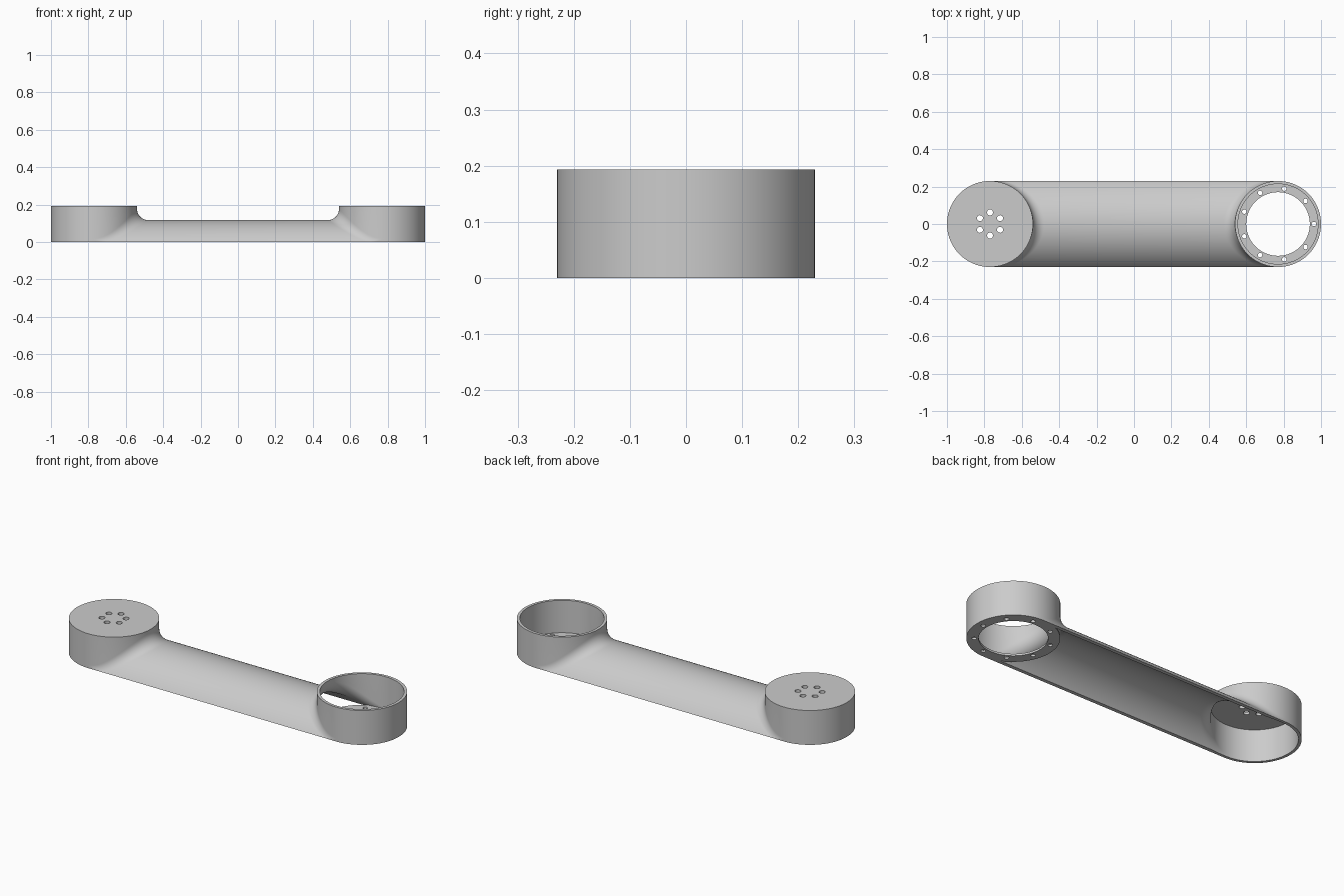
import bpy, bmesh
from math import sin, cos, pi, sqrt, asin, acos
from mathutils import Vector, Matrix

if "Cube" in bpy.data.objects:
    bpy.data.objects.remove(bpy.data.objects["Cube"])

H, T, CAP = 0.193, 0.016, 0.015        # hub height, wall, lid thickness
R, CX = 0.23, 0.77                     # hub radius and hub centre
TOP = 0.117                            # height of the arched beam
RB = (R * R + TOP * TOP) / (2 * TOP)   # beam arc radius
ZC = TOP - RB                          # beam arc centre height
FIL = 0.06                             # fillet radius
ROWS, MID, SIDE, BACK = 10, 48, 6, 40


def hub_columns(t, top_z):
    """Columns of points around one hub, with a rolling-ball fillet on to the beam."""
    rad, rb, r = R - t, RB - t, FIL + t
    reach = RB + FIL
    y_end = sqrt(1 - (ZC / rb) ** 2) * reach
    tm = asin(y_end / (R + FIL))
    angles = [-tm + 2 * tm * i / MID for i in range(MID + 1)]
    angles += [tm + (pi / 2 - tm) * i / SIDE for i in range(1, SIDE + 1)]
    angles += [pi / 2 + pi * i / BACK for i in range(1, BACK + 1)]
    angles += [-pi / 2 + (pi / 2 - tm) * i / SIDE for i in range(1, SIDE)]
    cols = []
    for a in angles:
        yc = (R + FIL) * (sin(a) if cos(a) > -1e-6 else 1)
        zb = ZC + sqrt(reach ** 2 - yc ** 2)
        col = [Vector((rad * cos(a), rad * sin(a), top_z))]
        ball = Vector(((R + FIL) * cos(a), yc, zb))
        d1 = Vector((-cos(a), -sin(a), 0))
        d2 = Vector((0, -yc, ZC - zb)) / reach
        om = acos(max(-1, min(1, d1.dot(d2))))
        k = zb / r * sin(om) / abs(d2.z)
        end = min(om, asin(k)) if k < 1 else om
        for i in range(ROWS + 1):
            if cos(a) < -1e-6:
                p = Vector((rad * cos(a), rad * sin(a), zb * (1 - i / ROWS)))
            else:
                s = end * i / ROWS
                p = ball + r * (d1 * sin(om - s) + d2 * sin(s)) / sin(om)
                p.y = max(-rad, min(rad, p.y))
                p.z = max(p.z, 0)
            col.append(p)
        cols.append(col)
    return cols


def skin(bm, t, lid_z):
    """One skin of the link: both hubs and the beam; returns rims and bottom loop."""
    ends = []
    for side, z in ((-1, lid_z), (1, H)):
        grid = [[bm.verts.new((side * (CX - p.x), p.y, p.z)) for p in col]
                for col in hub_columns(t, z)]
        n = len(grid)
        for j in range(n):
            a, b = grid[j], grid[(j + 1) % n]
            for i in range(ROWS + 1):
                bm.faces.new((a[i], a[i + 1], b[i + 1], b[i]))
        ends.append(grid)
    left, right = ends
    for j in range(MID):
        bm.faces.new((left[j][-1], right[j][-1], right[j + 1][-1], left[j + 1][-1]))
    bm.faces.new([c[0] for c in left])
    around = list(range(MID, len(left))) + [0]
    loop = [left[j][-1] for j in around] + [right[j][-1] for j in reversed(around)]
    return [c[0] for c in right], loop


def bridge(bm, a, b):
    for i in range(len(a)):
        k = (i + 1) % len(a)
        bm.faces.new((a[i], a[k], b[k], b[i]))


def finish(bm, name):
    bmesh.ops.recalc_face_normals(bm, faces=bm.faces)
    me = bpy.data.meshes.new(name)
    bm.to_mesh(me)
    bm.free()
    ob = bpy.data.objects.new(name, me)
    bpy.context.collection.objects.link(ob)
    return ob


def discs(name, items, z0, z1):
    """Upright cylinders given as (x, y, radius, segments)."""
    bm = bmesh.new()
    for x, y, r, seg in items:
        bmesh.ops.create_cone(bm, cap_ends=True, segments=seg, radius1=r, radius2=r,
                              depth=z1 - z0, matrix=Matrix.Translation((x, y, (z0 + z1) / 2)))
    return finish(bm, name)


def cut(ob, cutter):
    cutter.hide_render = True
    m = ob.modifiers.new("holes", 'BOOLEAN')
    m.operation, m.solver, m.object = 'DIFFERENCE', 'EXACT', cutter
    bpy.ops.object.select_all(action='DESELECT')
    bpy.context.view_layer.objects.active = ob
    ob.select_set(True)
    bpy.ops.object.modifier_apply(modifier=m.name)
    bpy.data.objects.remove(cutter)
    bpy.ops.object.shade_smooth_by_angle(angle=pi / 6)


def bolt_circle(cx, r, count, hole, start=0):
    return [(cx + r * cos(start + 2 * pi * i / count),
             r * sin(start + 2 * pi * i / count), hole, 20) for i in range(count)]


# Hollow link body: outer and inner skins joined along the rims
bm = bmesh.new()
outer_ring, outer_loop = skin(bm, 0, H)
inner_ring, inner_loop = skin(bm, T, H - CAP)
bridge(bm, outer_ring, inner_ring)
bridge(bm, outer_loop, inner_loop)
body = finish(bm, "link_body")
cut(body, discs("lid_hole_cutter", bolt_circle(-CX, 0.062, 6, 0.016, pi / 6), H - 0.05, H + 0.05))

# Bolt flange at the bottom of the open hub
flange = discs("bolt_flange", [(CX, 0, R - 0.001, 96)], 0, 0.011)
cut(flange, discs("flange_cutter", [(CX, 0, 0.17, 96)] + bolt_circle(CX, 0.192, 9, 0.012), -0.05, 0.05))
